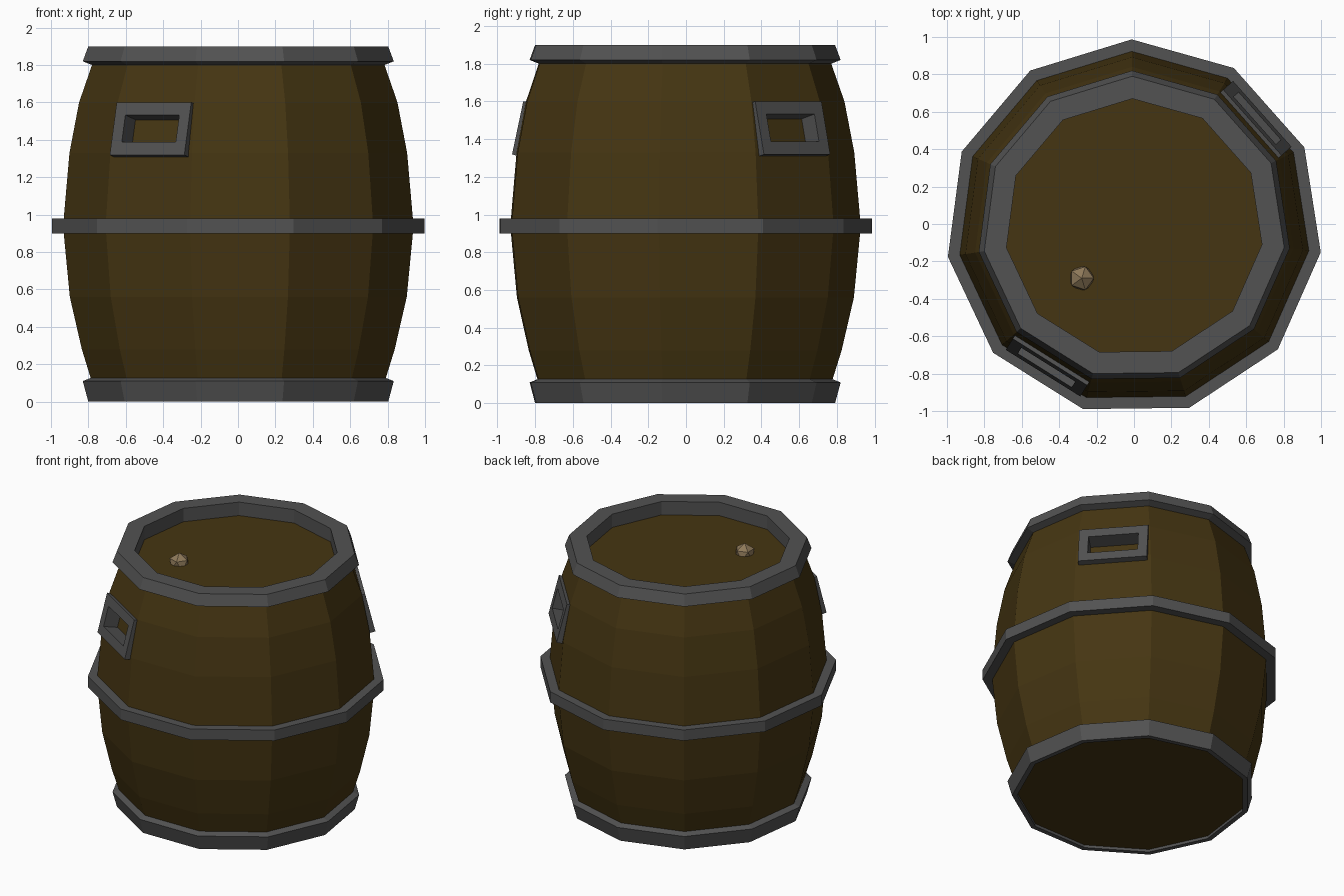
import bpy, bmesh
from math import sin, cos, pi, radians
from mathutils import Matrix, Vector

if "Cube" in bpy.data.objects:
    bpy.data.objects.remove(bpy.data.objects["Cube"])

SIDES = 11
START = radians(90.7)
CENTRE_Y = -0.02


def material(name, rgb):
    m = bpy.data.materials.new(name)
    m.diffuse_color = (*rgb, 1)
    m.use_nodes = True
    m.node_tree.nodes["Principled BSDF"].inputs["Base Color"].default_value = m.diffuse_color
    return m


WOOD = material("dark_wood", (0.06, 0.036, 0.006))
IRON = material("dark_iron", (0.085, 0.085, 0.085))
CORK = material("pale_cork", (0.27, 0.19, 0.10))


def skin(name, loops, mat, ring=False):
    """Bridge a stack of point loops; either close into a ring or cap the ends."""
    bm = bmesh.new()
    vs = [[bm.verts.new(p) for p in loop] for loop in loops]
    n = len(vs[0])
    pairs = list(zip(vs, vs[1:])) + ([(vs[-1], vs[0])] if ring else [])
    for a, b in pairs:
        for i in range(n):
            j = (i + 1) % n
            bm.faces.new((a[i], a[j], b[j], b[i]))
    if not ring:
        bm.faces.new(vs[0])
        bm.faces.new(vs[-1])
    bmesh.ops.recalc_face_normals(bm, faces=bm.faces)
    mesh = bpy.data.meshes.new(name)
    bm.to_mesh(mesh)
    bm.free()
    mesh.materials.append(mat)
    ob = bpy.data.objects.new(name, mesh)
    bpy.context.collection.objects.link(ob)
    return ob


def polygon(r, z):
    angles = [START + 2 * pi * i / SIDES for i in range(SIDES)]
    return [Vector((r * cos(a), r * sin(a) + CENTRE_Y, z)) for a in angles]


def lathe(name, profile, mat, ring=False):
    return skin(name, [polygon(r, z) for r, z in profile], mat, ring)


# Bulging wooden body
body = lathe("barrel_body", [(0.775, 0.02), (0.795, 0.12), (0.845, 0.28), (0.91, 0.56),
                             (0.943, 0.90), (0.943, 0.98), (0.912, 1.33), (0.86, 1.60),
                             (0.79, 1.80)], WOOD)

# Iron hoops
lathe("top_hoop", [(0.69, 1.79), (0.69, 1.90), (0.81, 1.90), (0.84, 1.82), (0.79, 1.80)], IRON, True)
lathe("middle_hoop", [(0.93, 0.90), (0.93, 0.98), (1.007, 0.98), (1.007, 0.90)], IRON, True)
lathe("bottom_hoop", [(0.775, 0.0), (0.81, 0.0), (0.84, 0.11), (0.79, 0.13), (0.775, 0.03)], IRON, True)


def rectangle(frame, w, h, depth):
    return [frame @ Vector((sx * w / 2, sy * h / 2, -depth))
            for sx, sy in ((-1, -1), (1, -1), (1, 1), (-1, 1))]


# Framed hand holds, recessed into two of the stave faces
TILT = radians(14)
for name, face in (("front_handle", 4.5), ("rear_handle", -1.5)):
    a = START + 2 * pi * face / SIDES
    out = Vector((cos(a) * cos(TILT), sin(a) * cos(TILT), sin(TILT)))
    side = Vector((-sin(a), cos(a), 0))
    up = out.cross(side)
    frame = Matrix((side, up, out)).transposed().to_4x4()
    frame.translation = (0.882 * cos(a), 0.882 * sin(a) + CENTRE_Y, 1.46)
    skin(name, [rectangle(frame, 0.47, 0.29, 0.11), rectangle(frame, 0.47, 0.29, 0),
                rectangle(frame, 0.34, 0.15, 0), rectangle(frame, 0.34, 0.15, 0.11)], IRON, True)
    # Cut the recess in the wood, then discard the cutter
    cutter = skin("recess_cutter", [rectangle(frame, 0.35, 0.16, 0.105),
                                    rectangle(frame, 0.35, 0.16, -0.1)], WOOD)
    cutter.hide_render = True
    mod = body.modifiers.new("recess", "BOOLEAN")
    mod.operation = "DIFFERENCE"
    mod.solver = "EXACT"
    mod.object = cutter
    bpy.context.view_layer.objects.active = body
    bpy.ops.object.modifier_apply(modifier=mod.name)
    bpy.data.objects.remove(cutter)

# Cork stopper in the lid
bpy.ops.mesh.primitive_ico_sphere_add(subdivisions=1, radius=0.073, location=(-0.28, -0.29, 1.80))
cork = bpy.context.object
cork.name = "cork"
cork.data.materials.append(CORK)
